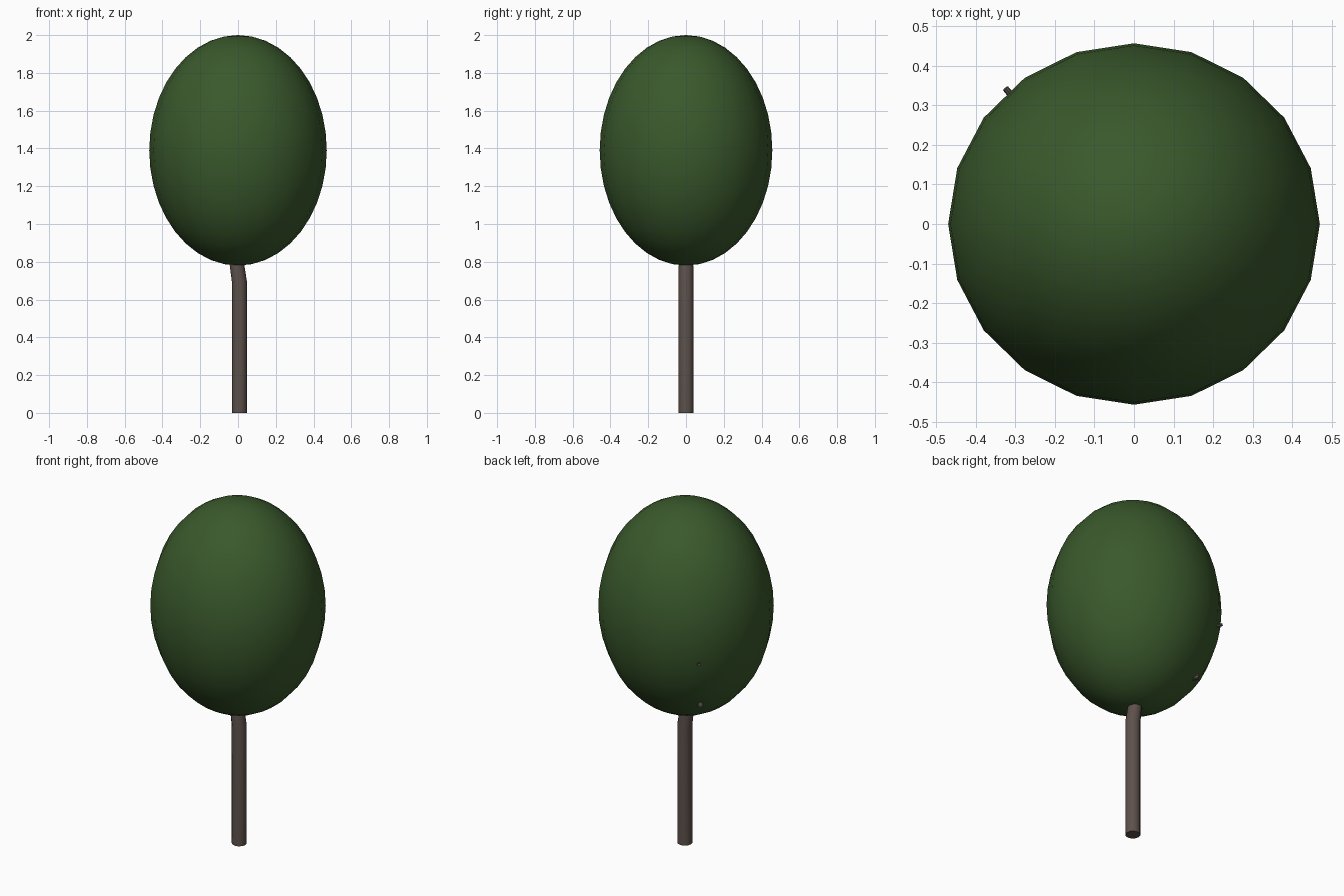
import bpy, bmesh, math
from mathutils import Vector

if "Cube" in bpy.data.objects:
    bpy.data.objects.remove(bpy.data.objects["Cube"])


def material(name, rgb):
    m = bpy.data.materials.new(name)
    m.diffuse_color = (*rgb, 1)
    m.use_nodes = True
    m.node_tree.nodes["Principled BSDF"].inputs["Base Color"].default_value = m.diffuse_color
    return m


leaf = material("leaf", (0.042, 0.1, 0.025))
bark = material("bark", (0.11, 0.082, 0.07))


def finish(obj, mat):
    obj.data.materials.append(mat)
    bpy.ops.object.select_all(action='DESELECT')
    obj.select_set(True)
    bpy.context.view_layer.objects.active = obj
    bpy.ops.object.shade_smooth_by_angle(angle=math.radians(40))


def limb(name, path, sides):
    """Capped tube through (x, y, z, radius) points."""
    pts = [Vector(p[:3]) for p in path]
    bm = bmesh.new()
    rings = []
    for i, p in enumerate(pts):
        d = pts[min(i + 1, len(pts) - 1)] - pts[max(i - 1, 0)]
        if i == 0 and abs(p.z) < 1e-6:
            d = Vector((0, 0, 1))
        ref = Vector((0, 1, 0)) if abs(d.normalized().z) > 0.8 else Vector((0, 0, 1))
        u = ref.cross(d).normalized()
        v = d.cross(u).normalized()
        rings.append([bm.verts.new(p + path[i][3] * (u * math.cos(a) + v * math.sin(a)))
                      for a in (2 * math.pi * k / sides for k in range(sides))])
    for a, b in zip(rings, rings[1:]):
        for k in range(sides):
            n = (k + 1) % sides
            bm.faces.new((a[k], a[n], b[n], b[k]))
    bm.faces.new(rings[0][::-1])
    bm.faces.new(rings[-1])
    bmesh.ops.recalc_face_normals(bm, faces=bm.faces)
    me = bpy.data.meshes.new(name)
    bm.to_mesh(me)
    bm.free()
    obj = bpy.data.objects.new(name, me)
    bpy.context.collection.objects.link(obj)
    finish(obj, bark)


# Egg-shaped crown
bpy.ops.mesh.primitive_uv_sphere_add(segments=20, ring_count=20, radius=1, location=(0, 0, 1.39))
crown = bpy.context.object
crown.name = "crown"
crown.scale = (0.47, 0.457, 0.61)
finish(crown, leaf)

# Trunk, bending slightly left as it enters the crown
limb("trunk", [(0.008, 0, 0, 0.04), (0.008, 0, 0.69, 0.04),
               (-0.008, 0, 0.80, 0.038), (-0.03, 0, 0.95, 0.034),
               (-0.03, 0, 1.2, 0.022)], 12)

# Twigs whose tips poke out at the back left
limb("lower_twig", [(-0.02, 0, 0.9, 0.022), (-0.255, 0.23, 0.965, 0.014)], 8)
limb("upper_twig", [(-0.03, 0, 1.15, 0.02), (-0.325, 0.343, 1.26, 0.008)], 8)
